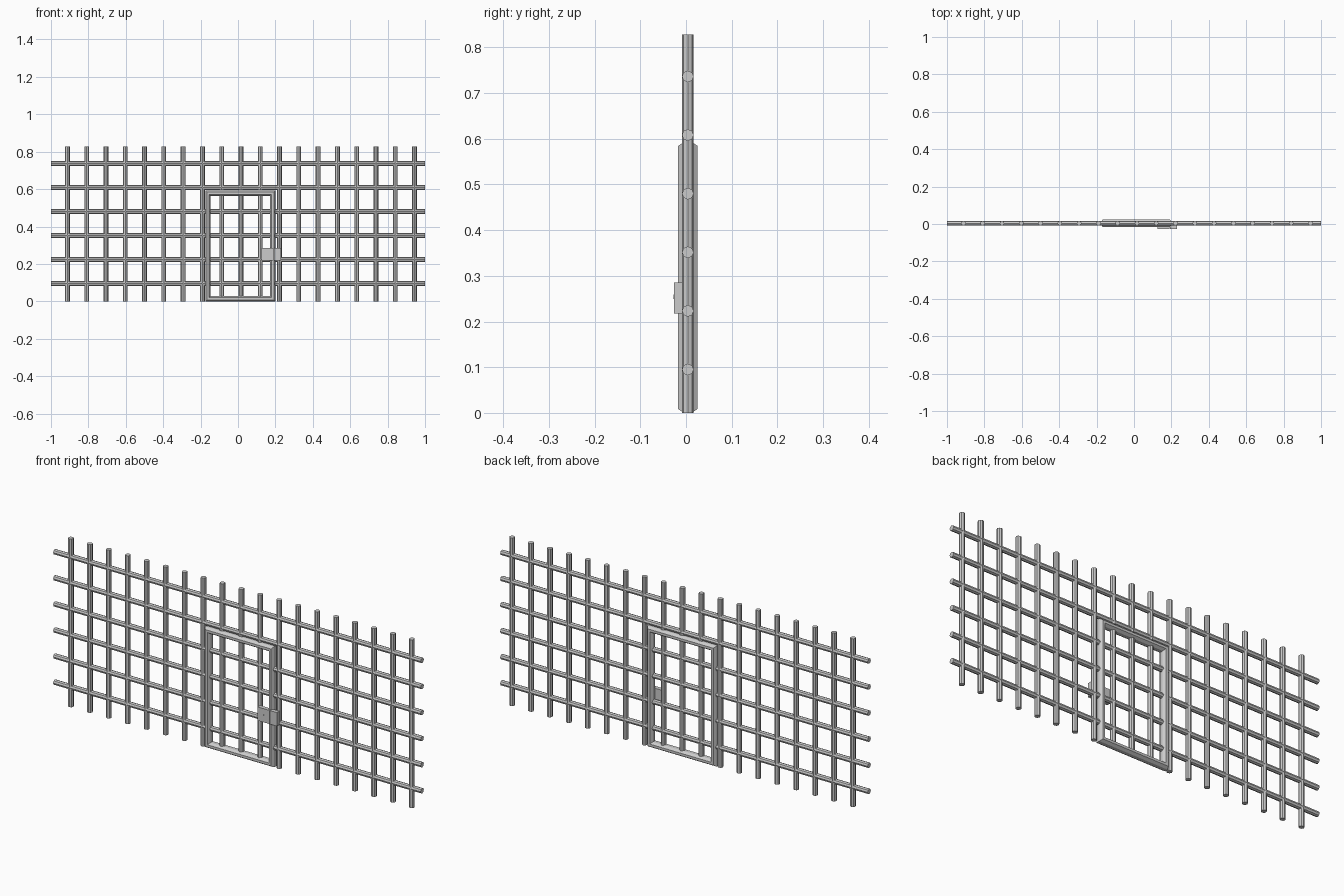
import bpy, bmesh, math
from mathutils import Vector

if "Cube" in bpy.data.objects:
    bpy.data.objects.remove(bpy.data.objects["Cube"])

YC = 0.004      # depth of the bar plane
R = 0.0128      # bar radius


def finish(bm, name):
    bmesh.ops.recalc_face_normals(bm, faces=bm.faces)
    me = bpy.data.meshes.new(name)
    bm.to_mesh(me)
    bm.free()
    ob = bpy.data.objects.new(name, me)
    bpy.context.collection.objects.link(ob)
    return ob


def bar(name, a, b, sides=8):
    a, b = Vector(a), Vector(b)
    d = b - a
    bpy.ops.mesh.primitive_cylinder_add(vertices=sides, radius=R, depth=d.length,
                                        location=(a + b) / 2)
    ob = bpy.context.object
    ob.rotation_euler = d.to_track_quat('Z', 'Y').to_euler()
    ob.name = name
    return ob


def box(name, lo, hi):
    lo, hi = Vector(lo), Vector(hi)
    bm = bmesh.new()
    bmesh.ops.create_cube(bm, size=1)
    for v in bm.verts:
        v.co = Vector(c * s for c, s in zip(v.co, hi - lo)) + (lo + hi) / 2
    return finish(bm, name)


def mitred_frame(name, x0, x1, z0, z1, half_w, half_d):
    # eight-sided profile swept round a rectangle with mitred corners
    bm = bmesh.new()
    k = math.cos(math.pi / 8)
    prof = [(math.cos((i + .5) * math.pi / 4) / k * half_w,
             math.sin((i + .5) * math.pi / 4) / k * half_d) for i in range(8)]
    rings = []
    for sx, sz in ((-1, -1), (1, -1), (1, 1), (-1, 1)):
        cx = x1 - half_w if sx > 0 else x0 + half_w
        cz = z1 - half_w if sz > 0 else z0 + half_w
        rings.append([bm.verts.new((cx + sx * w, YC + d, cz + sz * w)) for w, d in prof])
    for i in range(4):
        p, q = rings[i], rings[(i + 1) % 4]
        for j in range(8):
            n = (j + 1) % 8
            bm.faces.new((p[j], p[n], q[n], q[j]))
    return finish(bm, name)


# Vertical bars; those behind the doorway are split into door and wall pieces
for i in range(19):
    x = -0.912 + i * 0.1031
    if 8 <= i <= 10:
        bar("door_upright", (x, YC, 0.012), (x, YC, 0.58))
        bar("wall_upright_over_door", (x, YC, 0.595), (x, YC, 0.828))
    else:
        bar("wall_upright", (x, YC, 0), (x, YC, 0.828))

# Horizontal bars across wall and door
for i in range(6):
    z = 0.095 + i * 0.1283
    bar("cross_bar", (-1, YC, z), (1, YC, z))

# Door frame
mitred_frame("door_frame", -0.175, 0.2, 0, 0.593, 0.0145, 0.0212)

# Lock case with keyhole, and the strike on the wall bar
box("lock_case", (0.125, -0.026, 0.218), (0.19, -0.006, 0.285))
box("lock_strike", (0.193, -0.026, 0.218), (0.23, -0.006, 0.285))
bpy.ops.mesh.primitive_cylinder_add(vertices=8, radius=0.005, depth=0.002,
                                    location=(0.154, -0.026, 0.254),
                                    rotation=(math.pi / 2, 0, 0))
bpy.context.object.name = "keyhole"
